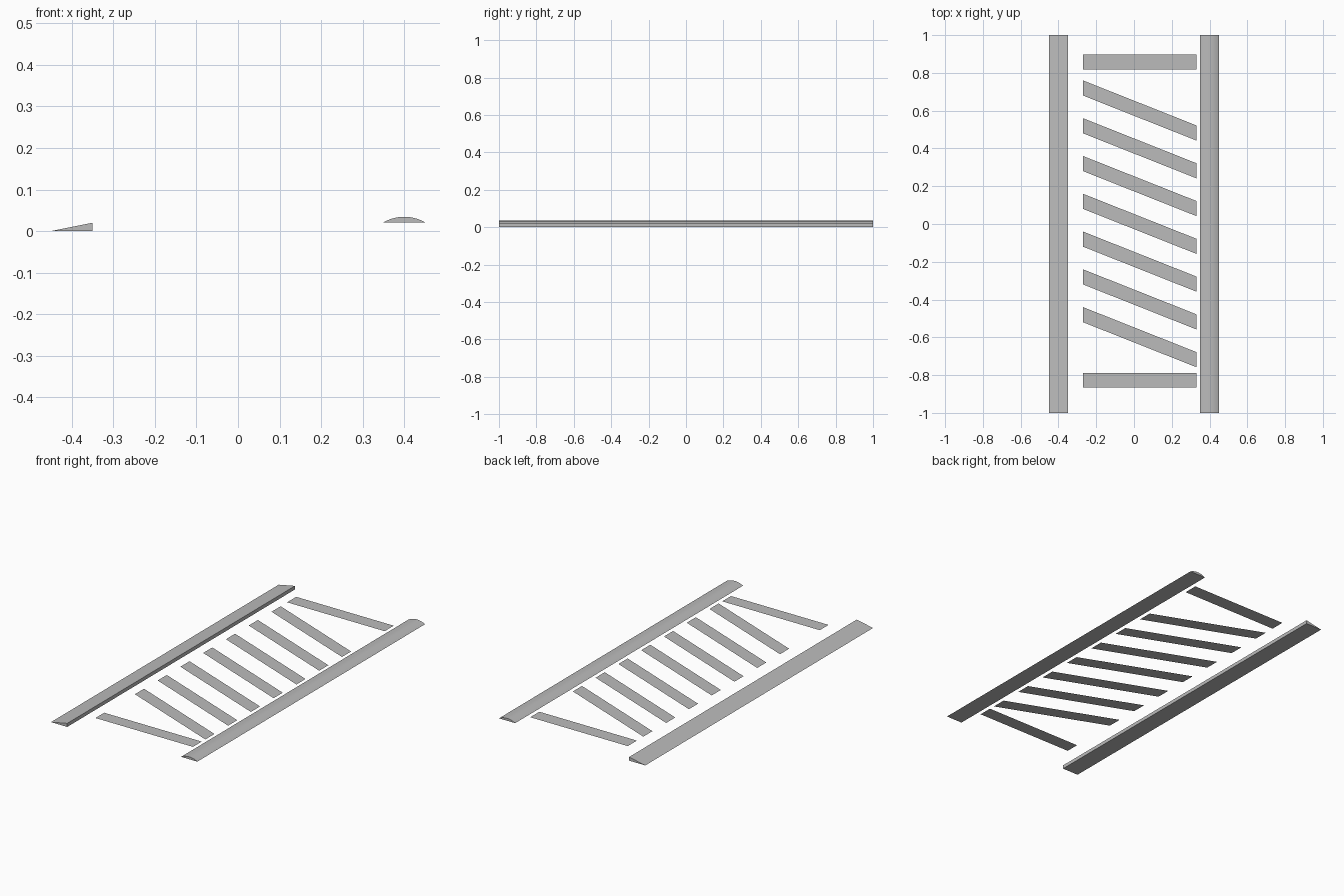
import bpy
import bmesh
from math import sin, cos, radians

cube = bpy.data.objects.get("Cube")
if cube:
    bpy.data.objects.remove(cube, do_unlink=True)

# Single grey finish
grey = bpy.data.materials.new("plain_grey")
grey.use_nodes = True
colour = (0.5, 0.5, 0.5, 1)
grey.diffuse_color = colour
grey.node_tree.nodes["Principled BSDF"].inputs["Base Color"].default_value = colour


def make_object(name, bm):
    mesh = bpy.data.meshes.new(name)
    bm.to_mesh(mesh)
    bm.free()
    mesh.materials.append(grey)
    obj = bpy.data.objects.new(name, mesh)
    bpy.context.collection.objects.link(obj)
    return obj


def make_rail(name, profile, half_length=1.0):
    """Extrude a closed x-z profile along y."""
    bm = bmesh.new()
    face = bm.faces.new([bm.verts.new((x, -half_length, z)) for x, z in profile])
    result = bmesh.ops.extrude_face_region(bm, geom=[face], use_keep_orig=True)
    moved = [v for v in result["geom"] if isinstance(v, bmesh.types.BMVert)]
    bmesh.ops.translate(bm, verts=moved, vec=(0, 2 * half_length, 0))
    bmesh.ops.recalc_face_normals(bm, faces=bm.faces)
    return make_object(name, bm)


def make_slat(name, y_right, y_left, width=0.08, z=0.02):
    """Flat strip whose two ends are parallel to the rails."""
    bm = bmesh.new()
    h = width / 2
    corners = [(-0.27, y_right - h), (0.33, y_left - h),
               (0.33, y_left + h), (-0.27, y_right + h)]
    bm.faces.new([bm.verts.new((x, y, z)) for x, y in corners])
    return make_object(name, bm)


# Wedge-shaped rail on the right
make_rail("wedge_rail", [(-0.45, 0), (-0.35, 0), (-0.35, 0.02)])

# Domed rail on the left: a shallow arc over a flat base
steps, radius, span = 16, 0.1, radians(30)
arc = []
for i in range(steps + 1):
    t = span * (2 * i / steps - 1)
    arc.append((0.4 + radius * sin(t), 0.021 + radius * (cos(t) - cos(span))))
dome = make_rail("domed_rail", arc)
bpy.context.view_layer.objects.active = dome
dome.select_set(True)
bpy.ops.object.shade_smooth_by_angle(angle=radians(25))
dome.select_set(False)

# Straight end slats
make_slat("back_slat", 0.857, 0.857)
make_slat("front_slat", -0.828, -0.828, width=0.077)

# Slanted slats between them
for i in range(7):
    y = 0.72 - 0.2 * i
    make_slat(f"slanted_slat_{i + 1}", y, y - 0.238)
